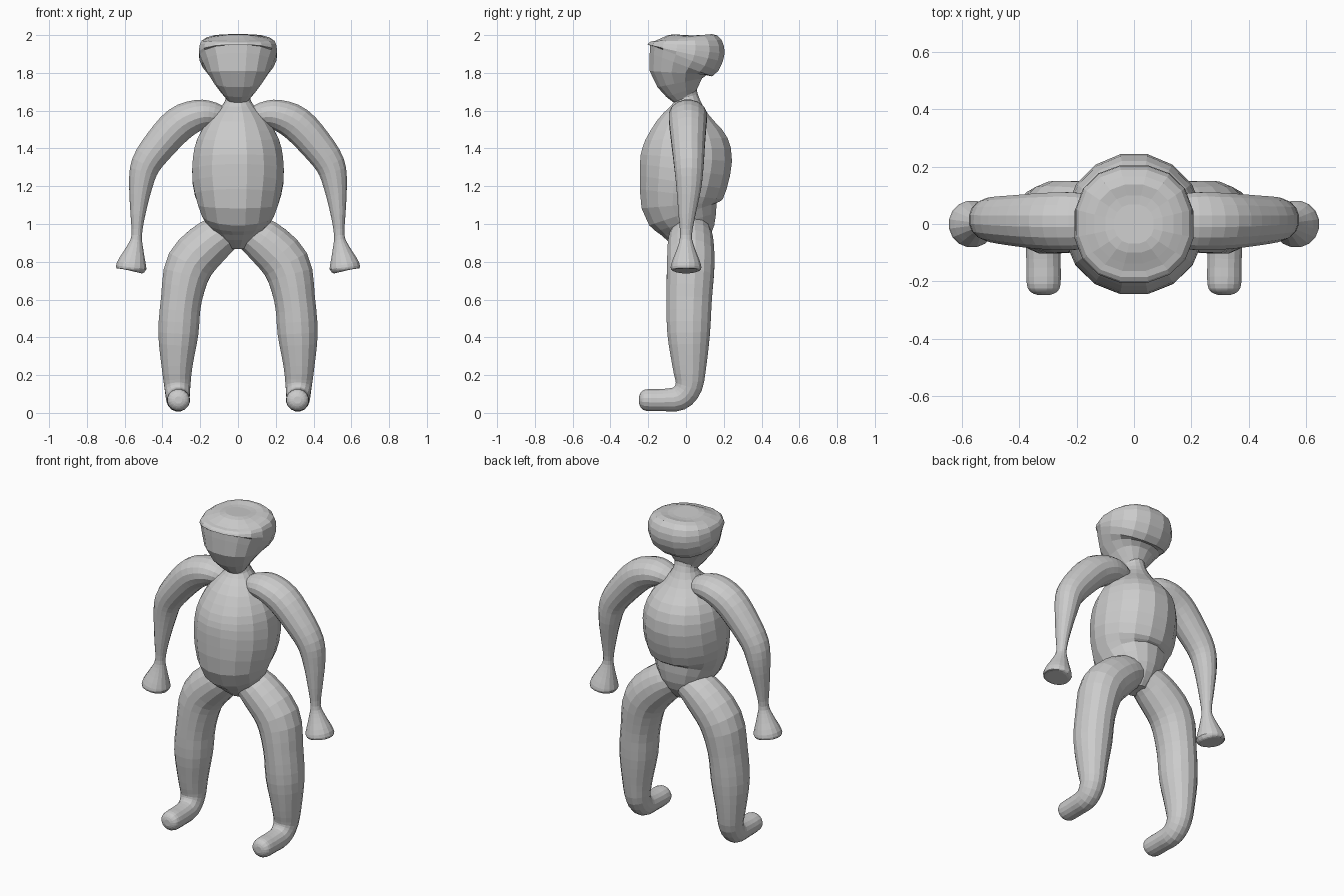
import bpy, math
from mathutils import Vector

if "Cube" in bpy.data.objects:
    bpy.data.objects.remove(bpy.data.objects["Cube"])


def spline(rows, steps):
    """Catmull-Rom through rows of (x, y, z, ru, rv)."""
    out = []
    n = len(rows)
    for i in range(n - 1):
        p = [rows[max(0, min(n - 1, i + k))] for k in (-1, 0, 1, 2)]
        for s in range(steps):
            t = s / steps
            out.append([0.5 * (2 * b + (c - a) * t + (2 * a - 5 * b + 4 * c - d) * t * t
                               + (3 * b - a - 3 * c + d) * t ** 3) for a, b, c, d in zip(*p)])
    return out + [list(rows[-1])]


def loft(name, rows, ref, steps=3, sides=16, power=1.0):
    """Skin elliptical rings along a path; ru lies along ref."""
    rows = spline(rows, steps)
    ref = Vector(ref)
    pts = [Vector(r[:3]) for r in rows]
    verts, faces = [], []
    n = len(rows)
    for i, r in enumerate(rows):
        t = (pts[min(i + 1, n - 1)] - pts[max(i - 1, 0)]).normalized()
        u = (ref - t * ref.dot(t)).normalized()
        v = t.cross(u)
        for k in range(sides):
            a = 2 * math.pi * (k + 0.5) / sides
            c, s = math.cos(a), math.sin(a)
            c = math.copysign(abs(c) ** power, c)
            s = math.copysign(abs(s) ** power, s)
            verts.append(pts[i] + u * (r[3] * c) + v * (r[4] * s))
    for i in range(n - 1):
        for k in range(sides):
            a, b = i * sides + k, i * sides + (k + 1) % sides
            faces.append((a, b, b + sides, a + sides))
    faces.append(tuple(reversed(range(sides))))
    faces.append(tuple(range((n - 1) * sides, n * sides)))
    me = bpy.data.meshes.new(name)
    me.from_pydata(verts, [], faces)
    ob = bpy.data.objects.new(name, me)
    bpy.context.collection.objects.link(ob)
    return ob


# Egg-shaped torso with neck
body = loft("body", [
    (0, .02, .87, .05, .06), (0, .015, .93, .11, .12), (0, 0, 1.01, .17, .17),
    (0, -.03, 1.1, .215, .21), (0, -.015, 1.22, .245, .237), (0, .002, 1.35, .243, .247),
    (0, .002, 1.45, .22, .222), (0, 0, 1.54, .165, .16), (0, .005, 1.62, .09, .09),
    (0, 0, 1.67, .064, .066), (0, -.015, 1.7, .08, .08)], (1, 0, 0), 2)

# Wedge head with flattened crown
head = loft("head", [
    (0, 0, 1.655, .05, .05), (0, -.02, 1.7, .09, .09), (0, -.04, 1.8, .165, .155),
    (0, -.01, 1.88, .206, .197), (0, 0, 1.925, .209, .209), (0, .002, 1.97, .195, .19),
    (0, 0, 1.993, .14, .14), (0, 0, 2.0, .07, .07)], (1, 0, 0), 2, power=.88)

# Arms and legs on each side
limbs = []
for side, s in (("left", 1), ("right", -1)):
    arm = [(.06, .01, 1.55, .05, .05), (.13, .01, 1.577, .085, .068), (.21, .01, 1.577, .102, .083),
           (.31, .01, 1.53, .1, .095), (.41, .012, 1.425, .09, .09), (.488, .015, 1.315, .08, .08),
           (.515, .015, 1.2, .068, .063), (.53, .005, 1.05, .046, .04), (.536, 0, .94, .032, .028),
           (.545, 0, .875, .046, .045), (.563, 0, .785, .08, .08), (.566, 0, .758, .078, .077),
           (.567, 0, .752, .06, .06)]
    leg = [(.03, .025, .97, .09, .1), (.13, .025, .915, .118, .12), (.255, .025, .785, .128, .128),
           (.3, .017, .6, .11, .122), (.316, .014, .42, .108, .115), (.323, .018, .25, .084, .092),
           (.321, .015, .14, .07, .073), (.318, -.035, .078, .063, .067),
           (.316, -.12, .068, .061, .06), (.315, -.21, .068, .06, .058),
           (.315, -.238, .068, .045, .042), (.315, -.248, .068, .02, .02)]
    for part, rows, ref in (("arm", arm, (0, 1, 0)), ("leg", leg, (1, 0, 0))):
        limbs.append(loft(side + "_" + part, [(r[0] * s, *r[1:]) for r in rows], ref))

# Fuse everything into one skin
for part in [head] + limbs:
    m = body.modifiers.new("join_" + part.name, 'BOOLEAN')
    m.operation, m.solver, m.object = 'UNION', 'EXACT', part
deps = bpy.context.evaluated_depsgraph_get()
fused = bpy.data.meshes.new_from_object(body.evaluated_get(deps))
body.modifiers.clear()
body.data = fused
body.name = "figure"
for part in [head] + limbs:
    bpy.data.objects.remove(part)
